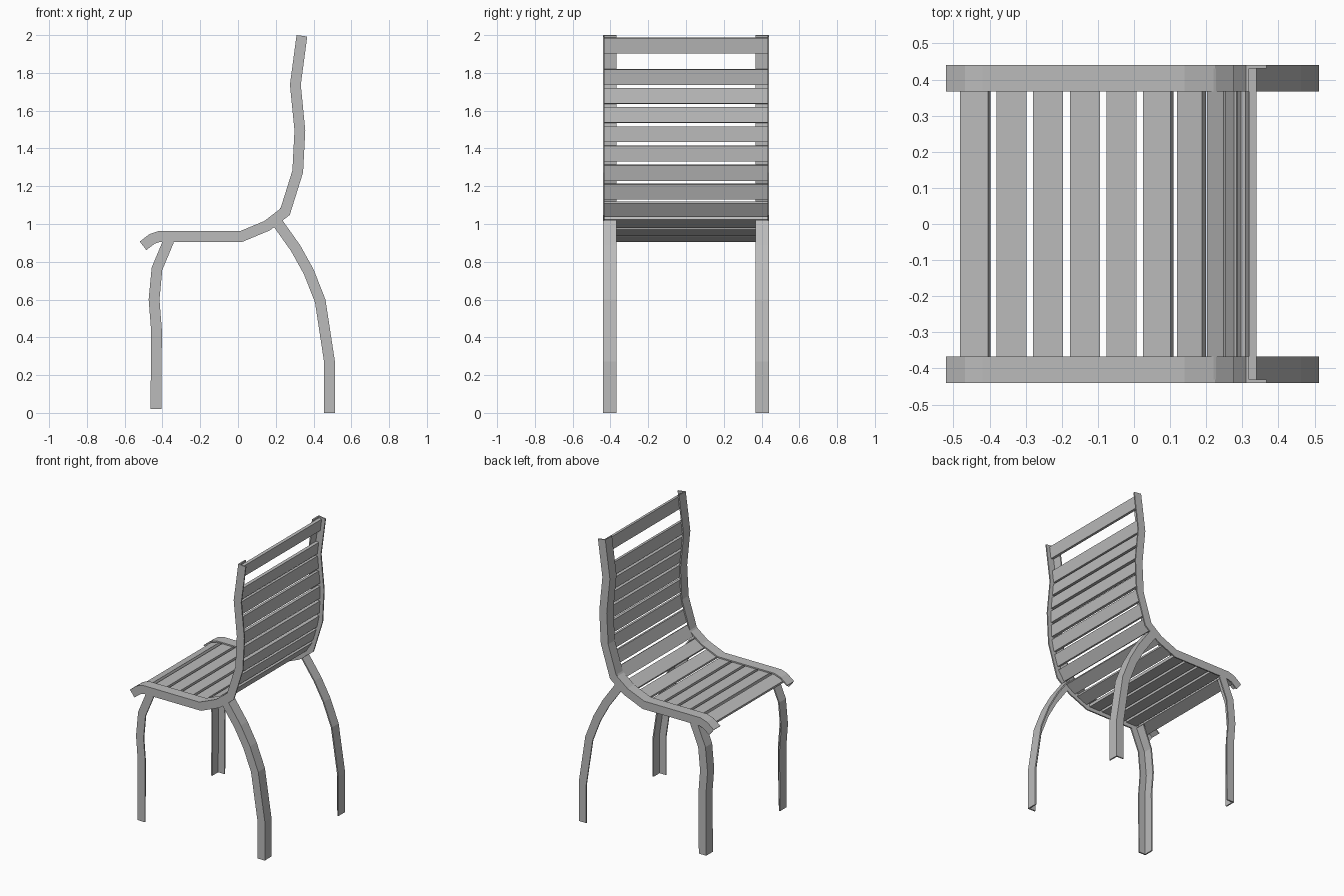
import bpy, bmesh
from mathutils import Vector

if "Cube" in bpy.data.objects:
    bpy.data.objects.remove(bpy.data.objects["Cube"])

HALF = 0.44      # outer half width of the chair
FLANGE = 0.073   # width of the angle-iron face
DEPTH = 0.057    # depth of the angle-iron side
SHEET = 0.009    # sheet thickness

grey = bpy.data.materials.new("plain_grey")
grey.diffuse_color = (0.5, 0.5, 0.5, 1)
grey.use_nodes = True
grey.node_tree.nodes["Principled BSDF"].inputs["Base Color"].default_value = grey.diffuse_color


def right_of(d):
    return Vector((d.y, -d.x))


def offset(path, dist):
    """Mitred offset of an (x, z) path to its right-hand side."""
    out = []
    for i, p in enumerate(path):
        a = (p - path[i - 1]).normalized() if i > 0 else None
        b = (path[i + 1] - p).normalized() if i < len(path) - 1 else None
        n1 = right_of(a or b)
        n2 = right_of(b or a)
        m = (n1 + n2).normalized()
        out.append(p + m * (dist / m.dot(n1)))
    return out


def make_object(name, bm):
    bmesh.ops.recalc_face_normals(bm, faces=bm.faces)
    mesh = bpy.data.meshes.new(name)
    bm.to_mesh(mesh)
    bm.free()
    mesh.materials.append(grey)
    obj = bpy.data.objects.new(name, mesh)
    bpy.context.collection.objects.link(obj)
    return obj


def angle_iron(name, path):
    """Sweep an L section along the path and mirror it to the other side."""
    inner, thin = HALF - FLANGE, HALF - SHEET
    section = [(0, inner), (0, HALF), (DEPTH, HALF),
               (DEPTH, thin), (SHEET, thin), (SHEET, inner)]
    bm = bmesh.new()
    lines = [[bm.verts.new((p.x, y, p.y)) for p in offset(path, d)]
             for d, y in section]
    for k in range(len(lines)):
        a, b = lines[k], lines[(k + 1) % len(lines)]
        for i in range(len(path) - 1):
            bm.faces.new((a[i], a[i + 1], b[i + 1], b[i]))
    for end in (0, -1):
        c = [line[end] for line in lines]
        bm.faces.new((c[0], c[1], c[4], c[5]))
        bm.faces.new((c[1], c[2], c[3], c[4]))
    obj = make_object(name, bm)
    mirror = obj.modifiers.new("other_side", 'MIRROR')
    mirror.use_axis = (False, True, False)


def at_length(path, s):
    """Point at distance s along the path."""
    for a, b in zip(path, path[1:]):
        step = (b - a).length
        if s <= step:
            return a.lerp(b, s / step)
        s -= step
    return path[-1].copy()


def slat(name, path, s, width=0.083, thick=0.021):
    """Flat board spanning the rails, centred at distance s."""
    a, b = at_length(path, s - width / 2), at_length(path, s + width / 2)
    mid, d = (a + b) / 2, (b - a).normalized()
    a, b = mid - d * width / 2, mid + d * width / 2
    n = right_of(d) * thick
    bm = bmesh.new()
    ends = [[bm.verts.new((p.x, y, p.y)) for p in (a, b, b + n, a + n)]
            for y in (SHEET - HALF, HALF - SHEET)]
    bm.faces.new(ends[0])
    bm.faces.new(ends[1])
    for i in range(4):
        j = (i + 1) % 4
        bm.faces.new((ends[0][i], ends[0][j], ends[1][j], ends[1][i]))
    make_object(name, bm)


def points(*pairs):
    return [Vector(p) for p in pairs]


# Continuous seat and back rails
rail = points((-0.52, 0.907), (-0.468, 0.947), (-0.42, 0.963), (0.013, 0.963),
              (0.14, 1.016), (0.225, 1.082), (0.288, 1.283), (0.299, 1.495),
              (0.275, 1.738), (0.31, 2.0))
angle_iron("side_rails", rail)

# Legs
angle_iron("front_legs", points((-0.463, 0.02), (-0.46, 0.437), (-0.473, 0.6),
                                (-0.457, 0.77), (-0.392, 0.925)))
angle_iron("back_legs", points((0.235, 1.02), (0.33, 0.886), (0.40, 0.76),
                               (0.463, 0.6), (0.513, 0.272), (0.513, 0.0)))

# Slats, evenly spaced behind the rail faces
bed = offset(rail, SHEET + 0.001)
total = sum((b - a).length for a, b in zip(bed, bed[1:]))
slat("front_lip_slat", bed, 0.083)
for k in range(14):
    slat("seat_slat" if k < 6 else "back_slat", bed, 0.19 + 0.1017 * k)
slat("top_slat", bed, total - 0.053)
